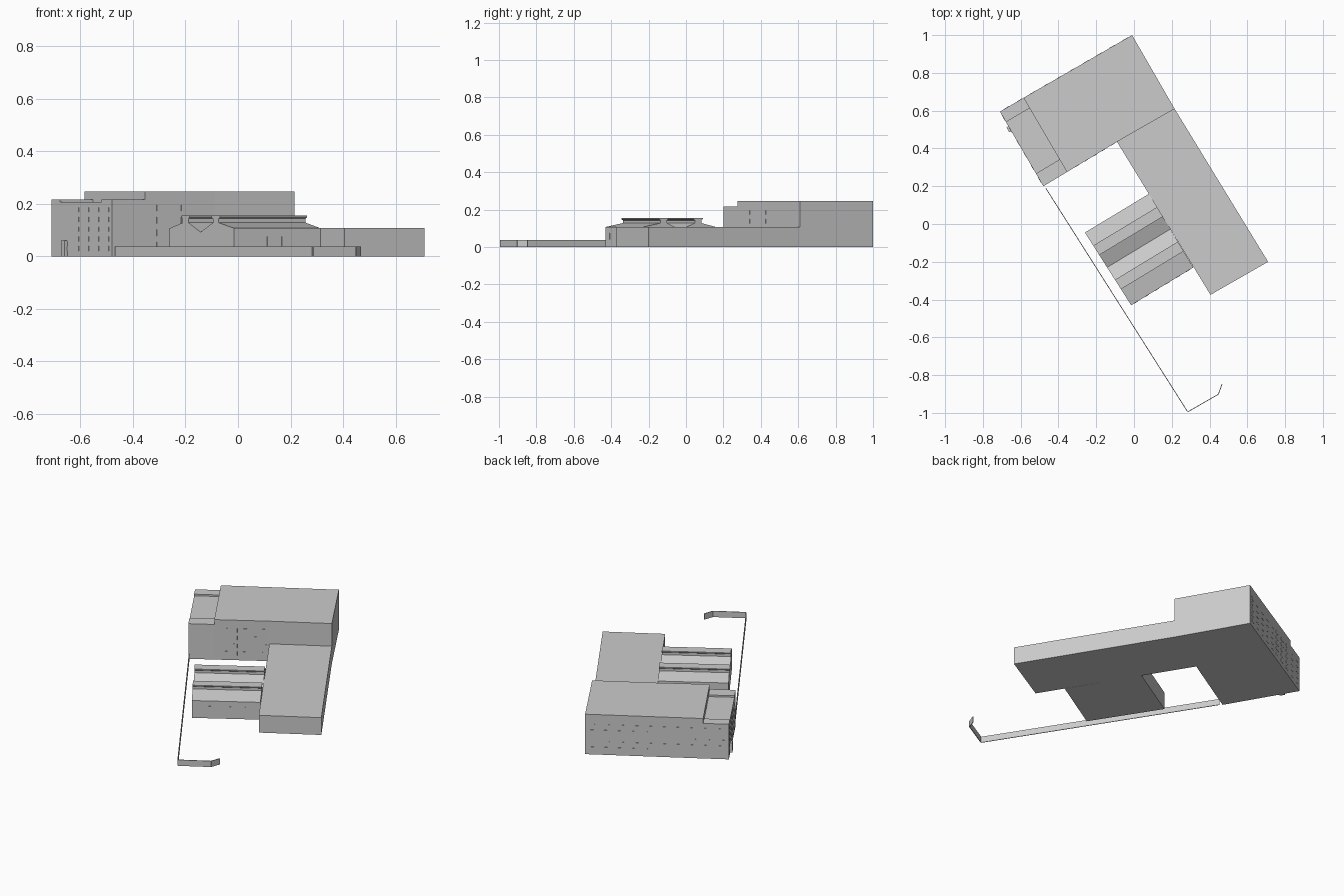
import bpy, bmesh
from mathutils import Vector

if "Cube" in bpy.data.objects:
    bpy.data.objects.remove(bpy.data.objects["Cube"])


def finish(name, bm):
    bmesh.ops.recalc_face_normals(bm, faces=bm.faces)
    mesh = bpy.data.meshes.new(name)
    bm.to_mesh(mesh)
    bm.free()
    obj = bpy.data.objects.new(name, mesh)
    bpy.context.collection.objects.link(obj)
    return obj


def loft(bm, ring_a, ring_b):
    a = [bm.verts.new(p) for p in ring_a]
    b = [bm.verts.new(p) for p in ring_b]
    bm.faces.new(a)
    bm.faces.new(b)
    n = len(a)
    for i in range(n):
        j = (i + 1) % n
        bm.faces.new((a[i], a[j], b[j], b[i]))


def prism(name, plan, height, base=0.0):
    bm = bmesh.new()
    loft(bm, [(x, y, base) for x, y in plan], [(x, y, height) for x, y in plan])
    return finish(name, bm)


def wall_box(bm, a, b, start, width, z0, z1, depth):
    # box standing out from the wall a-b, outside is on the right of a->b
    a, b = Vector(a), Vector(b)
    d = (b - a).normalized()
    n = Vector((d.y, -d.x)) * depth
    p, q = a + d * start, a + d * (start + width)
    ring = [p, q, q + n, p + n]
    loft(bm, [(v.x, v.y, z0) for v in ring], [(v.x, v.y, z1) for v in ring])


def windows(name, a, b, cols, rows, z0, z1):
    bm = bmesh.new()
    length = (Vector(b) - Vector(a)).length
    step, rise = length / cols, (z1 - z0) / rows
    for c in range(cols):
        for r in range(rows):
            z = z0 + r * rise
            wall_box(bm, a, b, (c + 0.3) * step, 0.4 * step, z, z + 0.5 * rise, 0.0015)
    return finish(name, bm)


# main plan corners
NW, N, E = (-0.71, 0.595), (-0.01, 1.0), (0.215, 0.61)
SW, INNER = (-0.48, 0.20), (-0.09, 0.435)
ST_N, ST_S = (-0.585, 0.668), (-0.355, 0.275)

# tall block and long low wing
prism("tall_block", [N, ST_N, ST_S, INNER, E], 0.247)
prism("low_wing", [E, INNER, (0.405, -0.375), (0.71, -0.20)], 0.107)


# stepped end of the tall block: raised ends, sunken middle
def mix(p, q, t):
    return tuple(Vector(p).lerp(Vector(q), t))


for name, t0, t1, h in (("north_step", 0, 0.14, 0.217),
                        ("middle_step", 0.14, 0.83, 0.207),
                        ("south_step", 0.83, 1, 0.217)):
    prism(name, [mix(NW, SW, t0), mix(NW, SW, t1),
                 mix(ST_N, ST_S, t1), mix(ST_N, ST_S, t0)], h)

# hall with two gables and capped roof monitors, swept across the courtyard
A, B = (-0.26, -0.045), (-0.015, -0.43)
C, D = (0.08, 0.16), (0.314, -0.23)
half = [(0, 0.107), (0.20, 0.128), (0.20, 0.143), (0.18, 0.149), (0.18, 0.155),
        (0.31, 0.155), (0.31, 0.149), (0.29, 0.143), (0.29, 0.128)]
profile = ([(0, 0)] + half + [(0.48, 0.092)]
           + [(0.96 - t, z) for t, z in reversed(half[1:])] + [(1, 0.107), (1, 0)])
bm = bmesh.new()
loft(bm, [(*mix(A, B, t), z) for t, z in profile],
     [(*mix(C, D, t), z) for t, z in profile])
finish("gabled_hall", bm)

# thin boundary wall
path = [(-0.465, 0.19), (0.285, -0.992), (0.445, -0.90), (0.465, -0.845)]
bm = bmesh.new()
for p, q in zip(path, path[1:]):
    wall_box(bm, p, q, 0, (Vector(q) - Vector(p)).length, 0, 0.037, 0.004)
finish("boundary_wall", bm)

# windows
windows("west_windows", NW, SW, 6, 5, 0.02, 0.205)
windows("north_windows", N, NW, 10, 5, 0.03, 0.205)
windows("south_windows", mix(SW, INNER, 0.4), INNER, 5, 4, 0.03, 0.22)
windows("hall_south_windows", B, D, 6, 1, 0.04, 0.11)

# small porch on the west face
bm = bmesh.new()
wall_box(bm, NW, SW, 0.09, 0.03, 0, 0.06, 0.012)
finish("porch", bm)
